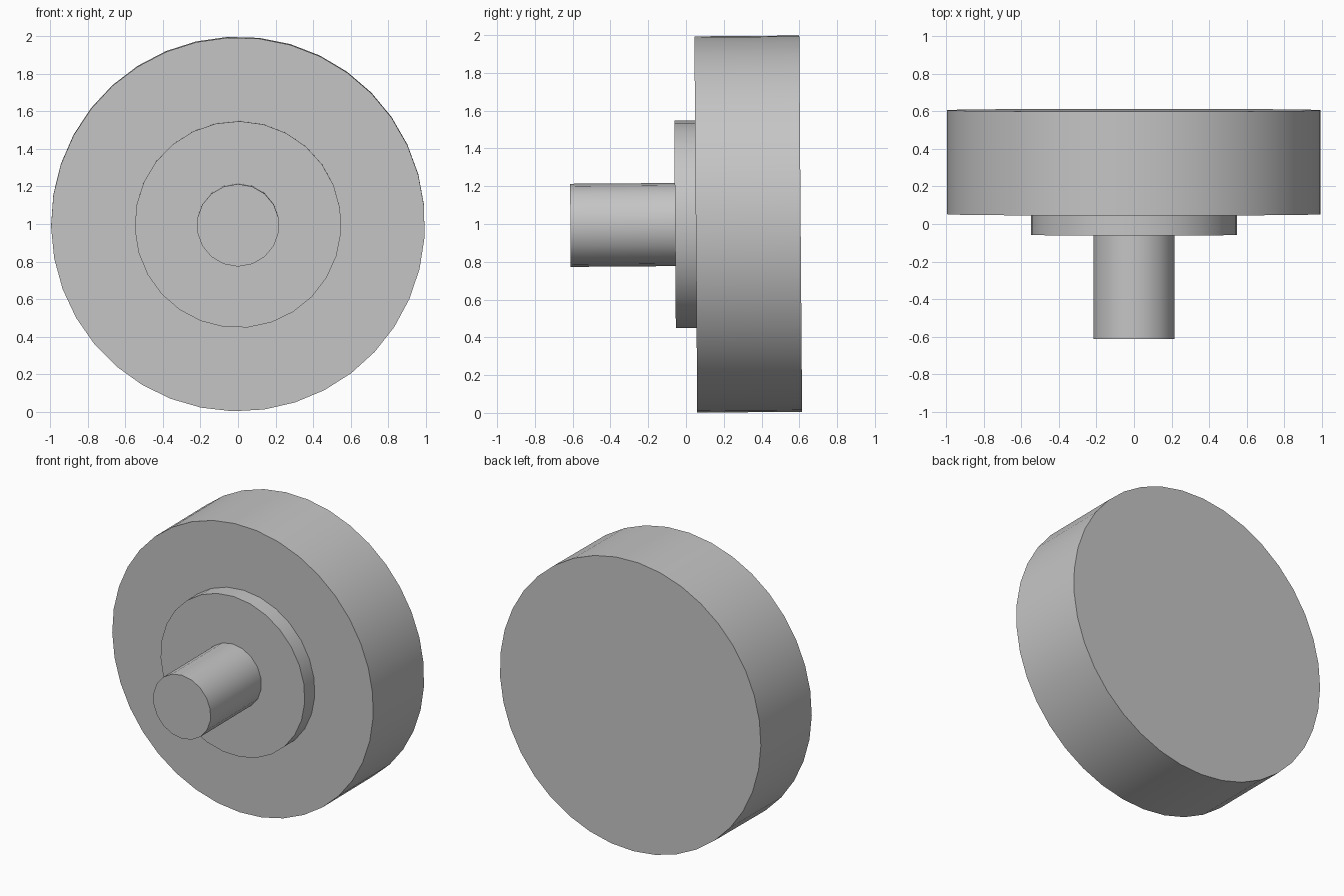
import bpy
import bmesh
from math import sin, cos, pi, radians

default = bpy.data.objects.get("Cube")
if default:
    bpy.data.objects.remove(default, do_unlink=True)

GREY = (0.56, 0.56, 0.56, 1)
grey = bpy.data.materials.new("plain grey")
grey.use_nodes = True
grey.diffuse_color = GREY
grey.node_tree.nodes["Principled BSDF"].inputs["Base Color"].default_value = GREY

# All parts share one axis, which leans very slightly about the wheel centre
CENTRE_Y = 0.33
TILT = 0.0075


def disc(name, radius, front, back, sides, phase):
    """Closed cylinder along y, from front to back, with its first corner at phase."""
    bm = bmesh.new()
    angles = [radians(phase) + 2 * pi * i / sides for i in range(sides)]
    ring = [bm.verts.new((radius * cos(a), front - CENTRE_Y, radius * sin(a)))
            for a in angles]
    cap = bm.faces.new(ring)
    extruded = bmesh.ops.extrude_face_region(bm, geom=[cap], use_keep_orig=True)
    moved = [v for v in extruded["geom"] if isinstance(v, bmesh.types.BMVert)]
    bmesh.ops.translate(bm, verts=moved, vec=(0, back - front, 0))
    bmesh.ops.recalc_face_normals(bm, faces=bm.faces)
    mesh = bpy.data.meshes.new(name)
    bm.to_mesh(mesh)
    bm.free()
    mesh.materials.append(grey)

    obj = bpy.data.objects.new(name, mesh)
    bpy.context.collection.objects.link(obj)
    obj.location = (0, CENTRE_Y, 1)
    obj.rotation_euler.x = TILT
    bpy.ops.object.select_all(action="DESELECT")
    obj.select_set(True)
    bpy.context.view_layer.objects.active = obj
    bpy.ops.object.shade_smooth_by_angle(angle=radians(35))
    return obj


# Large wheel, raised collar and protruding shaft
disc("wheel", 0.997, 0.052, 0.607, 37, 93.2)
disc("collar", 0.551, -0.058, 0.052, 27, 89)
disc("shaft", 0.22, -0.612, -0.058, 18, 90)
